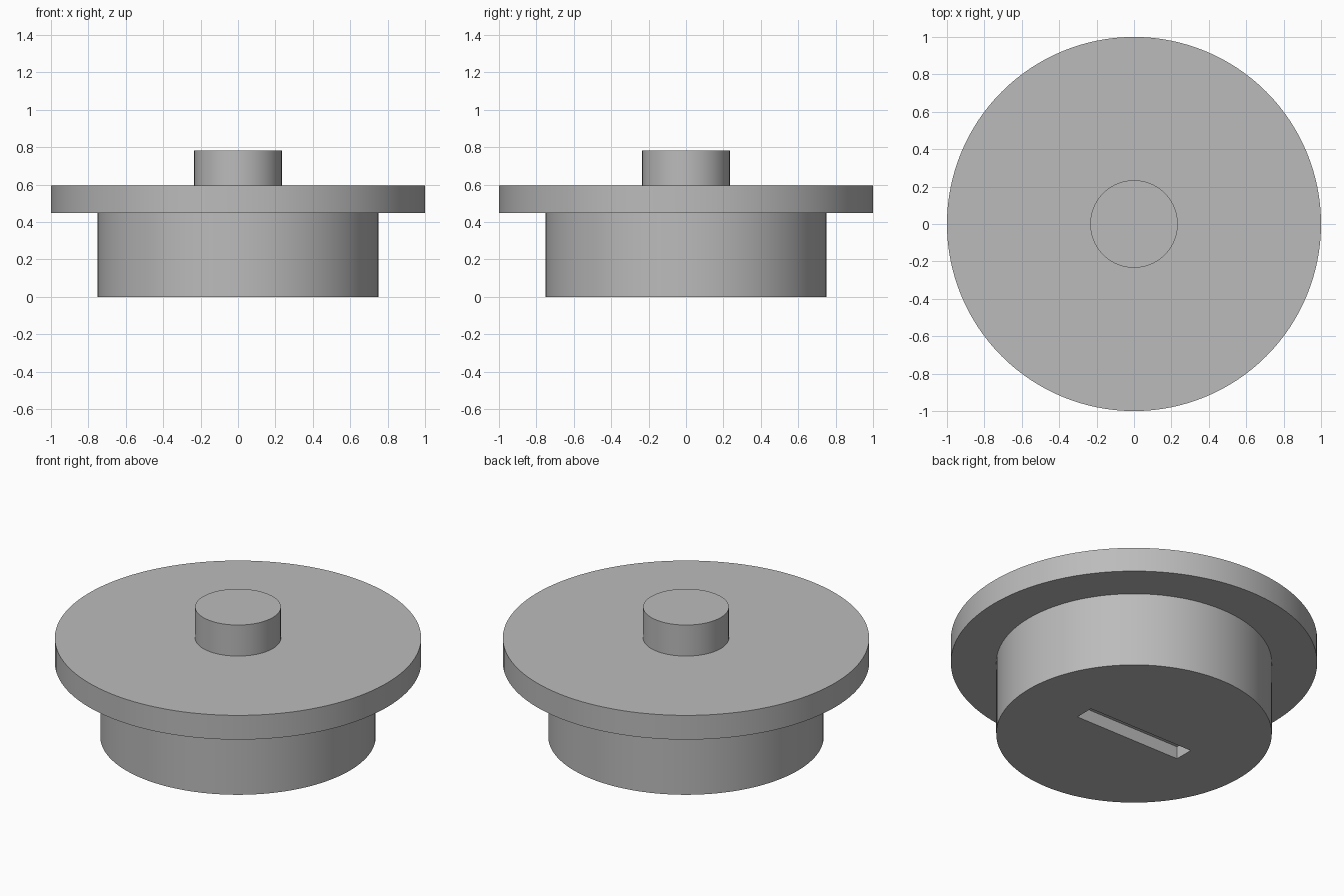
import bpy
import bmesh
import math
from mathutils import Matrix

if "Cube" in bpy.data.objects:
    bpy.data.objects.remove(bpy.data.objects["Cube"])

SEGMENTS = 128

# Single plain grey
grey = bpy.data.materials.new("plain_grey")
grey.use_nodes = True
colour = (0.5, 0.5, 0.5, 1)
grey.diffuse_color = colour
grey.node_tree.nodes["Principled BSDF"].inputs["Base Color"].default_value = colour


def add_object(name, bm):
    bmesh.ops.recalc_face_normals(bm, faces=bm.faces)
    mesh = bpy.data.meshes.new(name)
    bm.to_mesh(mesh)
    bm.free()
    mesh.materials.append(grey)
    obj = bpy.data.objects.new(name, mesh)
    bpy.context.collection.objects.link(obj)
    return obj


def turned(name, profile):
    """Closed solid of revolution from (radius, height) pairs, flat n-gon caps."""
    bm = bmesh.new()
    rings = []
    for radius, height in profile:
        angles = [math.tau * i / SEGMENTS for i in range(SEGMENTS)]
        rings.append([bm.verts.new((radius * math.cos(a), radius * math.sin(a), height))
                      for a in angles])
    for low, high in zip(rings, rings[1:]):
        for i in range(SEGMENTS):
            j = (i + 1) % SEGMENTS
            bm.faces.new((low[i], low[j], high[j], high[i]))
    bm.faces.new(rings[0])
    bm.faces.new(rings[-1])
    return add_object(name, bm)


# Stepped body: plug, wide flange and central knob
BASE_R, FLANGE_R, KNOB_R = 0.752, 1.0, 0.234
FLANGE_LOW, FLANGE_TOP, KNOB_TOP = 0.448, 0.594, 0.781
body = turned("flanged_plug", [
    (BASE_R, 0), (BASE_R, FLANGE_LOW),
    (FLANGE_R, FLANGE_LOW), (FLANGE_R, FLANGE_TOP),
    (KNOB_R, FLANGE_TOP), (KNOB_R, KNOB_TOP),
])

# Straight slot cut into the underside
SLOT_LENGTH, SLOT_WIDTH, SLOT_DEPTH = 0.71, 0.116, 0.075
bm = bmesh.new()
bmesh.ops.create_cube(bm, size=1, matrix=Matrix.Diagonal(
    (SLOT_LENGTH, SLOT_WIDTH, SLOT_DEPTH * 2, 1)))
cutter = add_object("slot_cutter", bm)
cutter.hide_render = True

cut = body.modifiers.new("slot", 'BOOLEAN')
cut.operation = 'DIFFERENCE'
cut.solver = 'EXACT'
cut.object = cutter

# Apply the cut, then smooth the round walls and keep the rims sharp
bpy.ops.object.select_all(action='DESELECT')
body.select_set(True)
bpy.context.view_layer.objects.active = body
bpy.ops.object.modifier_apply(modifier=cut.name)
bpy.data.objects.remove(cutter)
bpy.ops.object.shade_smooth_by_angle(angle=math.radians(30))
